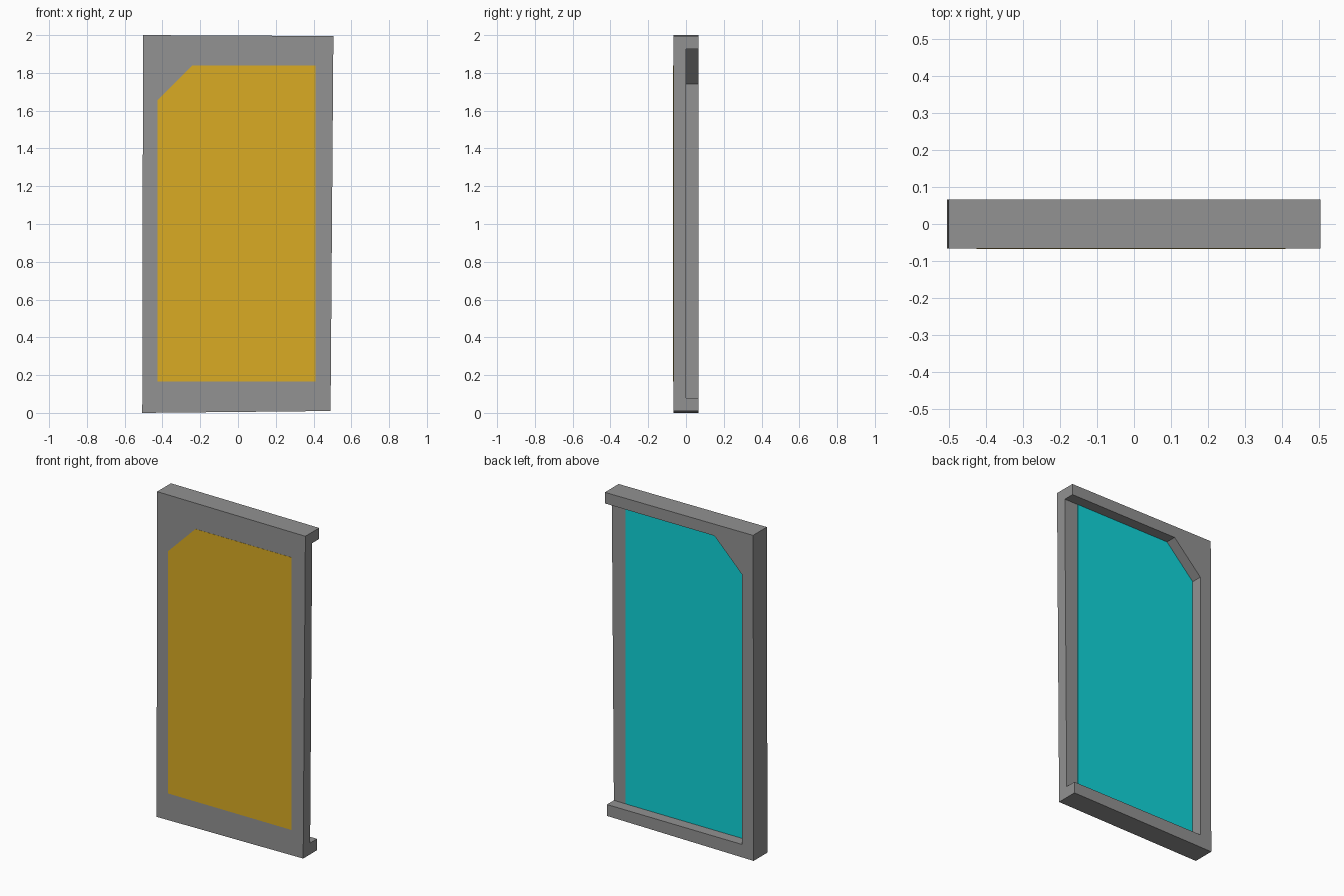
import bpy

HALF = 0.067      # half of the body depth
FLOOR = 0.0       # depth of the recess floor
SKIN = 0.001      # how far painted plates stand proud


def make_material(name, rgb):
    mat = bpy.data.materials.new(name)
    mat.use_nodes = True
    mat.diffuse_color = (*rgb, 1)
    mat.node_tree.nodes["Principled BSDF"].inputs["Base Color"].default_value = (*rgb, 1)
    return mat


def prism(name, outline, y0, y1, mat):
    """Extrude an (x, z) outline, anticlockwise from the front, from y0 back to y1."""
    n = len(outline)
    verts = [(x, y, z) for y in (y0, y1) for x, z in outline]
    faces = [tuple(range(n)), tuple(reversed(range(n, 2 * n)))]
    faces += [(i, i + n, (i + 1) % n + n, (i + 1) % n) for i in range(n)]
    mesh = bpy.data.meshes.new(name)
    mesh.from_pydata(verts, [], faces)
    mesh.materials.append(mat)
    obj = bpy.data.objects.new(name, mesh)
    bpy.context.collection.objects.link(obj)
    return obj


def clipped_rect(left, right, bottom, top, cut):
    """Rectangle with its upper corner on the -x side cut off."""
    return [(left, bottom), (right, bottom), (right, top),
            (left + cut, top), (left, top - cut)]


cube = bpy.data.objects.get("Cube")
if cube:
    bpy.data.objects.remove(cube, do_unlink=True)

grey = make_material("frame grey", (0.287, 0.287, 0.287))
yellow = make_material("front yellow", (0.70, 0.407, 0.017))
teal = make_material("back teal", (0.005, 0.665, 0.70))

# Body: a slightly skewed slab
body = prism("panel_frame",
             [(-0.507, 0), (0.49, 0.01), (0.505, 1.995), (-0.503, 2)],
             -HALF, HALF, grey)

# Recess in the back, open on the +x side
cutter = prism("recess_cutter", clipped_rect(-0.427, 0.7, 0.08, 1.927, 0.187),
               FLOOR, HALF + 0.1, grey)
cutter.hide_render = True
cut = body.modifiers.new("recess", "BOOLEAN")
cut.operation = "DIFFERENCE"
cut.solver = "EXACT"
cut.object = cutter
bpy.context.view_layer.objects.active = body
bpy.ops.object.modifier_apply(modifier=cut.name)
bpy.data.objects.remove(cutter, do_unlink=True)

# Painted panels on the front and on the recess floor
prism("front_panel", clipped_rect(-0.427, 0.41, 0.165, 1.84, 0.185),
      -HALF - SKIN, -HALF + SKIN, yellow)
prism("back_panel", clipped_rect(-0.427, 0.41, 0.08, 1.927, 0.187),
      FLOOR - SKIN, FLOOR + SKIN, teal)
